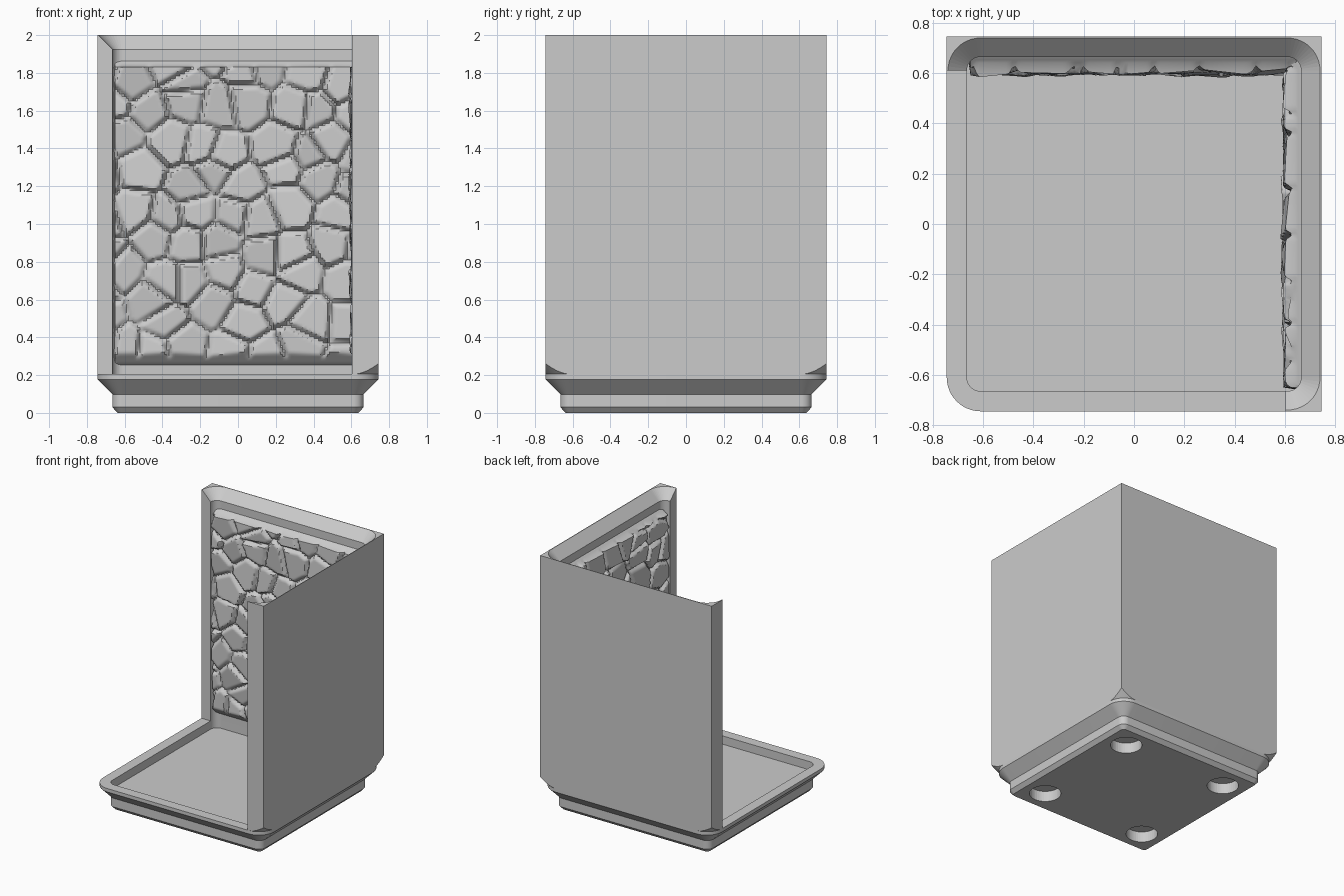
import bpy, bmesh, math, random
from mathutils import Matrix, Vector, kdtree

if "Cube" in bpy.data.objects:
    bpy.data.objects.remove(bpy.data.objects["Cube"])

grey = bpy.data.materials.new("plain grey")
grey.use_nodes = True
grey.diffuse_color = (0.6, 0.6, 0.6, 1)
grey.node_tree.nodes["Principled BSDF"].inputs["Base Color"].default_value = (0.6, 0.6, 0.6, 1)

HALF, INNER, CORE, RIM, TOP = 0.745, 0.665, 0.61, 0.205, 2.0


def make(name, bm, helper=False):
    mesh = bpy.data.meshes.new(name)
    bm.to_mesh(mesh)
    bm.free()
    obj = bpy.data.objects.new(name, mesh)
    bpy.context.collection.objects.link(obj)
    mesh.materials.append(grey)
    if helper:
        obj.hide_render = True
        obj.hide_set(True)
    return obj


def loft(name, profile, helper=False):
    """Stack rounded squares; each profile entry is (half width, height)."""
    bm = bmesh.new()
    rings = []
    for half, z in profile:
        ring = []
        for k in range(4):
            sx, sy = ((1, 1), (-1, 1), (-1, -1), (1, -1))[k]
            for i in range(13):
                a = math.pi / 2 * (k + i / 12)
                r = half - CORE
                ring.append(bm.verts.new((sx * CORE + r * math.cos(a), sy * CORE + r * math.sin(a), z)))
        rings.append(ring)
    n = len(rings[0])
    for low, high in zip(rings, rings[1:]):
        for i in range(n):
            j = (i + 1) % n
            bm.faces.new((low[i], low[j], high[j], high[i]))
    bm.faces.new(rings[0][::-1])
    bm.faces.new(rings[-1])
    bmesh.ops.recalc_face_normals(bm, faces=bm.faces)
    return make(name, bm, helper)


def box_cutter(name, low, high):
    bm = bmesh.new()
    bmesh.ops.create_cube(bm, size=1)
    low, high = Vector(low), Vector(high)
    for v in bm.verts:
        v.co = (low + high) / 2 + v.co * (high - low)
    return make(name, bm, True)


def cut(obj, cutter, operation="DIFFERENCE"):
    mod = obj.modifiers.new(cutter.name, "BOOLEAN")
    mod.object, mod.operation, mod.solver = cutter, operation, "EXACT"


def smooth(obj, degrees):
    bpy.ops.object.select_all(action="DESELECT")
    obj.select_set(True)
    bpy.context.view_layer.objects.active = obj
    bpy.ops.object.shade_smooth_by_angle(angle=math.radians(degrees))


# Stepped base with a shallow recessed floor
base = loft("base_tray", [(0.638, 0), (INNER, 0.03), (INNER, 0.098), (HALF, 0.178),
                          (HALF, RIM), (INNER, RIM), (INNER, 0.14)])

# Round sockets in the underside
bm = bmesh.new()
for sx in (-1, 1):
    for sy in (-1, 1):
        bmesh.ops.create_cone(bm, cap_ends=True, segments=40, radius1=0.116, radius2=0.116, depth=0.17,
                              matrix=Matrix.Translation((sx * 0.464, sy * 0.464, 0)))
cut(base, make("socket_cutter", bm, True))

# L-shaped walls: square outside, flared underneath the corners, lipped cavity inside
walls = loft("corner_walls", [(HALF, RIM), (HALF + 0.06, RIM + 0.06), (HALF + 0.06, TOP + 0.1)])
cut(walls, box_cutter("outer_block", (-HALF, -HALF, 0), (HALF, HALF, TOP)), "INTERSECT")
cut(walls, loft("cavity_cutter", [(INNER, 0.1), (INNER, 1.925), (HALF + 0.05, TOP + 0.055)], True))
cut(walls, box_cutter("opening_cutter", (-1, -1, 0.1), (0.603, CORE, 2.2)))

smooth(base, 20)
smooth(walls, 20)


# Stone relief panels lining the two walls
def stone_panel(name, turn, seed):
    rng = random.Random(seed)
    low, high, side = 0.25, 1.866, 0.662
    cols, rows = 7, 9
    stones = []
    for r in range(-1, rows + 1):
        for c in range(-1, cols + 1):
            u = (c + 0.5 * (r % 2) + rng.uniform(-0.05, 0.75)) / cols
            v = (r + rng.uniform(0.1, 0.9)) / rows
            stones.append((Vector((side * (2 * u - 1), low + v * (high - low), 0)),
                           rng.uniform(-0.12, 0.12), rng.uniform(-0.12, 0.12)))
    tree = kdtree.KDTree(len(stones))
    for i, stone in enumerate(stones):
        tree.insert(stone[0], i)
    tree.balance()

    bm = bmesh.new()
    bmesh.ops.create_grid(bm, x_segments=112, y_segments=136, size=1)
    for v in bm.verts:
        border = max(abs(v.co.x), abs(v.co.y)) > 0.999
        u, z = v.co.x * side, low + (v.co.y + 1) / 2 * (high - low)
        (a, ia, da), (b, ib, db) = tree.find_n((u, z, 0), 2)
        gap = (db * db - da * da) / (2 * (b - a).length)
        t = min(gap / 0.022, 1)
        rise = t * t * (3 - 2 * t)
        tilt = (u - a.x) * stones[ia][1] + (z - a.y) * stones[ia][2]
        depth = 0.036 + rise * (0.029 + tilt)
        depth = min(depth, z - low)
        if z > 1.836:
            depth = min(depth, high - z)
        v.co = (u, z, -0.005 if border else depth)
    bm.transform(Matrix.Rotation(turn, 4, "Z") @ Matrix.Translation((0, INNER, 0))
                 @ Matrix.Rotation(math.pi / 2, 4, "X"))
    smooth(make(name, bm), 40)


stone_panel("back_stone_panel", 0, 4)
stone_panel("left_stone_panel", -math.pi / 2, 9)
